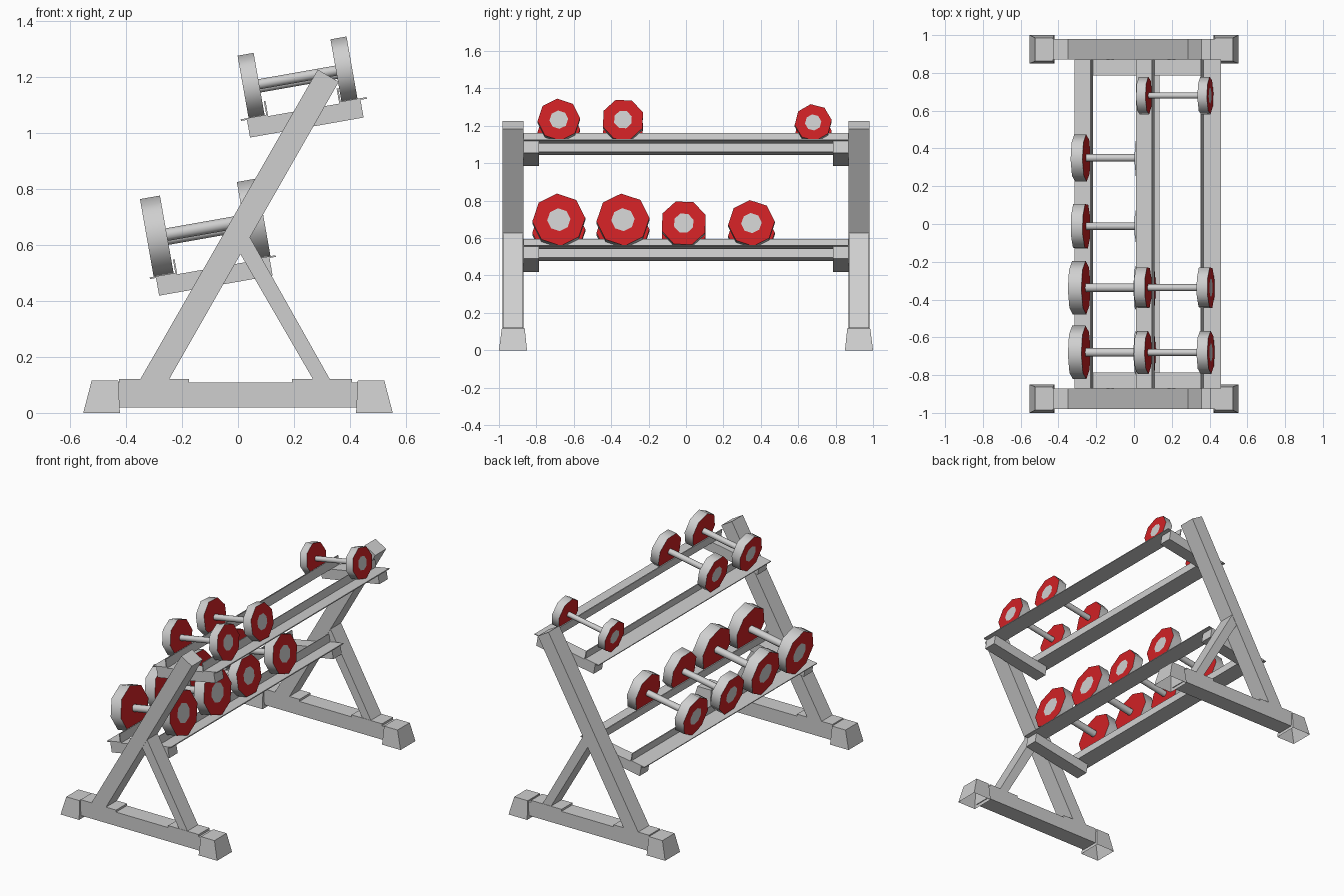
import bpy, bmesh, math
from mathutils import Vector

cube = bpy.data.objects.get("Cube")
if cube:
    bpy.data.objects.remove(cube)


def material(name, rgb):
    mat = bpy.data.materials.new(name)
    mat.use_nodes = True
    mat.diffuse_color = (*rgb, 1)
    bsdf = mat.node_tree.nodes["Principled BSDF"]
    bsdf.inputs["Base Color"].default_value = (*rgb, 1)
    bsdf.inputs["Roughness"].default_value = 0.6
    return mat


GREY = material("steel grey", (0.62, 0.62, 0.62))
RED = material("weight red", (0.62, 0.015, 0.018))


def finish(name, bm, mats=(GREY,), normals=True):
    if normals:
        bmesh.ops.recalc_face_normals(bm, faces=bm.faces)
    mesh = bpy.data.meshes.new(name)
    bm.to_mesh(mesh)
    bm.free()
    for mat in mats:
        mesh.materials.append(mat)
    obj = bpy.data.objects.new(name, mesh)
    bpy.context.collection.objects.link(obj)
    return obj


def prism(name, profile, y0, y1):
    """Extrude an x-z profile along y."""
    bm = bmesh.new()
    face = bm.faces.new([bm.verts.new((x, y0, z)) for x, z in profile])
    out = bmesh.ops.extrude_face_region(bm, geom=[face])
    moved = [v for v in out["geom"] if isinstance(v, bmesh.types.BMVert)]
    bmesh.ops.translate(bm, verts=moved, vec=(0, y1 - y0, 0))
    return finish(name, bm)


def rect(x0, x1, z0, z1):
    return [(x0, z0), (x1, z0), (x1, z1), (x0, z1)]


def foot(name, sx, sy):
    """Tapered rubber-cap style foot, open underneath."""
    bm = bmesh.new()
    low = [(0.422, 0.85), (0.553, 0.85), (0.553, 1.0), (0.422, 1.0)]
    top = [(0.428, 0.862), (0.523, 0.862), (0.523, 0.985), (0.428, 0.985)]
    a = [bm.verts.new((sx * x, sy * y, 0)) for x, y in low]
    b = [bm.verts.new((sx * x, sy * y, 0.115)) for x, y in top]
    for i in range(4):
        j = (i + 1) % 4
        bm.faces.new((a[i], a[j], b[j], b[i]))
    bm.faces.new(b)
    finish(name, bm)


# Side frames
LEG = [(-0.355, 0.11), (-0.252, 0.11), (0.36, 1.183), (0.285, 1.227)]
BRACE = [(0.005, 0.574), (0.274, 0.11), (0.334, 0.11), (0.04, 0.632)]
for side, s in (("front", -1), ("back", 1)):
    inner, outer = s * 0.87, s * 0.98
    prism(side + "_base_beam", rect(-0.43, 0.428, 0.02, 0.108), inner, outer)
    prism(side + "_right_collar", rect(-0.425, -0.175, 0.1, 0.121), inner, outer)
    prism(side + "_left_collar", rect(0.193, 0.408, 0.1, 0.121), inner, outer)
    prism(side + "_leg", LEG, inner, outer)
    prism(side + "_brace", BRACE, s * 0.872, s * 0.978)
    foot(side + "_right_foot", -1, s)
    foot(side + "_left_foot", 1, s)

# Tilted shelves: u runs along the arm, v stands off it
TILT = math.radians(10)
U = Vector((math.cos(TILT), 0, math.sin(TILT)))
V = Vector((-math.sin(TILT), 0, math.cos(TILT)))
Y = Vector((0, 1, 0))


def tilted(origin, points):
    out = [origin + U * u + V * v for u, v in points]
    return [(p.x, p.z) for p in out]


def angle_rail(edge, lip, t=0.006):
    """L section: flat from edge to lip, with an upright at the lip."""
    d = math.copysign(t, edge - lip)
    return [(edge, 0), (lip, 0), (lip, 0.055), (lip + d, 0.055), (lip + d, t), (edge, t)]


def weight(name, centre, u0, u1, radius, turn):
    """Eight-sided weight: smooth grey rim, red faces, grey hub on the far face."""
    bm = bmesh.new()

    def ring(u, r):
        angles = [math.radians(turn + 45 * i) for i in range(8)]
        return [bm.verts.new(centre + U * u + (Y * math.cos(a) + V * math.sin(a)) * r)
                for a in angles]

    rings = [ring(u0, radius), ring(u1, radius), ring(u1, radius * 0.44)]
    for k, (a, b) in enumerate(zip(rings, rings[1:])):
        for i in range(8):
            j = (i + 1) % 8
            face = bm.faces.new((a[i], a[j], b[j], b[i]))
            face.material_index = k
            face.smooth = k == 0
    bm.faces.new(rings[2])
    bm.faces.new(rings[0]).material_index = 1
    for e in bm.edges:
        if not all(f.smooth for f in e.link_faces):
            e.smooth = False
    finish(name, bm, (GREY, RED))


def handle(name, centre, u0, u1, radius, sides=12):
    bm = bmesh.new()
    bmesh.ops.create_cone(bm, segments=sides, radius1=radius, radius2=radius, depth=u1 - u0)
    turn = Vector((0, 0, 1)).rotation_difference(U).to_matrix()
    bmesh.ops.rotate(bm, verts=bm.verts, matrix=turn)
    bmesh.ops.translate(bm, verts=bm.verts, vec=centre + U * (u0 + u1) / 2)
    for f in bm.faces:
        f.smooth = len(f.verts) == 4
    finish(name, bm)


# Each shelf: origin, then dumbbells as (y, radius, turn)
SHELVES = {
    "lower": (Vector((-0.293, 0, 0.482)),
              [(-0.68, 0.142, 4), (-0.337, 0.142, 4), (-0.012, 0.125, 20), (0.35, 0.125, 4)]),
    "upper": (Vector((0.032, 0, 1.047)),
              [(-0.68, 0.114, 4), (-0.337, 0.114, 20), (0.68, 0.1, 8)]),
}
for level, (origin, dumbbells) in SHELVES.items():
    for side, s in (("front", -1), ("back", 1)):
        arm = tilted(origin, rect(0, 0.412, -0.064, 0))
        prism(f"{level}_{side}_arm", arm, s * 0.785, s * 0.87)
    prism(level + "_right_rail", tilted(origin, angle_rail(-0.022, 0.077)), -0.87, 0.87)
    prism(level + "_left_rail", tilted(origin, angle_rail(0.435, 0.335)), -0.87, 0.87)
    for n, (y, r, turn) in enumerate(dumbbells, 1):
        name = f"{level}_dumbbell_{n}"
        centre = origin + Y * y + V * (0.004 + r)
        thick = r * 0.51
        weight(name + "_right_weight", centre, 0.065, 0.065 - thick, r, turn)
        weight(name + "_left_weight", centre, 0.344, 0.344 + thick, r, turn)
        handle(name + "_handle", centre, 0.06, 0.35, r * 0.16)
